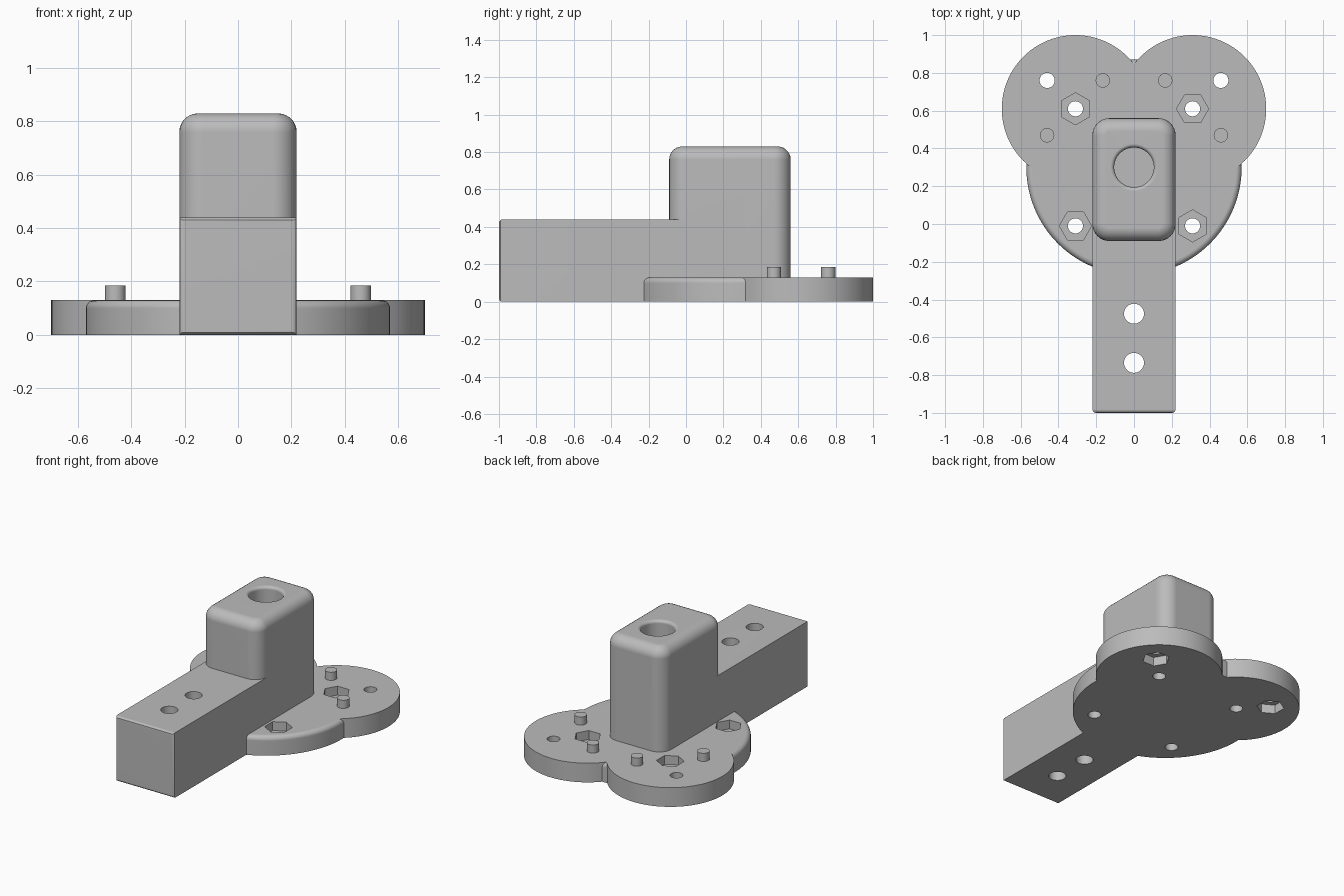
import bpy, bmesh, math
from mathutils import Matrix

cube = bpy.data.objects.get("Cube")
if cube:
    bpy.data.objects.remove(cube, do_unlink=True)

grey = bpy.data.materials.new("plain grey")
grey.use_nodes = True
COLOUR = (0.5, 0.5, 0.5, 1)
grey.diffuse_color = COLOUR
grey.node_tree.nodes["Principled BSDF"].inputs["Base Color"].default_value = COLOUR


def finish(name, bm):
    mesh = bpy.data.meshes.new(name)
    bm.to_mesh(mesh)
    bm.free()
    mesh.materials.append(grey)
    obj = bpy.data.objects.new(name, mesh)
    bpy.context.collection.objects.link(obj)
    return obj


def bevel(bm, test, width, segments):
    """Round every edge whose two end points pass the test."""
    edges = [e for e in bm.edges if test(e.verts[0].co, e.verts[1].co)]
    bmesh.ops.bevel(bm, geom=edges, offset=width, segments=segments,
                    profile=0.5, affect='EDGES', clamp_overlap=True)


def cylinder(name, x, y, r, z0, z1, sides=48, turn=0, round_top=0):
    bm = bmesh.new()
    place = Matrix.Translation((x, y, (z0 + z1) / 2)) @ Matrix.Rotation(turn, 4, 'Z')
    bmesh.ops.create_cone(bm, cap_ends=True, segments=sides, radius1=r, radius2=r,
                          depth=z1 - z0, matrix=place)
    if round_top:
        bevel(bm, lambda a, b: min(a.z, b.z) > z1 - 1e-4, round_top, 5)
    return finish(name, bm)


def box(x, y0, y1, z0, z1):
    bm = bmesh.new()
    bmesh.ops.create_cube(bm, size=1)
    for v in bm.verts:
        v.co.x = x if v.co.x > 0 else -x
        v.co.y = y1 if v.co.y > 0 else y0
        v.co.z = z1 if v.co.z > 0 else z0
    return bm


def combine(target, other, operation):
    mod = target.modifiers.new("join", 'BOOLEAN')
    mod.operation, mod.solver, mod.object = operation, 'EXACT', other
    bpy.context.view_layer.objects.active = target
    bpy.ops.object.modifier_apply(modifier=mod.name)
    bpy.data.objects.remove(other, do_unlink=True)


PLATE = 0.13
HALF = 0.22

# Base plate: round disc with a softened rim and two sharp-edged lobes
body = cylinder("holder_body", 0, 0.3, 0.57, 0, PLATE, 128, round_top=0.03)
for side in (-1, 1):
    combine(body, cylinder("lobe", side * 0.31, 0.61, 0.39, 0, PLATE, 96), 'UNION')

# Arm: square bar with a lightly rounded front end
bm = box(HALF, -1, 0.2, 0, 0.44)
bevel(bm, lambda a, b: max(a.y, b.y) < -0.99, 0.018, 3)
combine(body, finish("arm", bm), 'UNION')

# Head: upright block with rounded corners and top
bm = box(HALF, -0.09, 0.56, 0.04, 0.83)
bevel(bm, lambda a, b: abs(a.z - b.z) > 0.1, 0.09, 8)
bevel(bm, lambda a, b: min(a.z, b.z) > 0.829, 0.07, 7)
combine(body, finish("head", bm), 'UNION')

# Socket in the head, with a flared rim
socket = cylinder("socket", 0, 0.3, 0.105, 0.35, 0.9, 64)
combine(body, socket, 'DIFFERENCE')
bm = bmesh.new()
bm.from_mesh(body.data)
bevel(bm, lambda a, b: min(a.z, b.z) > 0.829
      and all(abs(math.hypot(p.x, p.y - 0.3) - 0.105) < 0.002 for p in (a, b)), 0.02, 4)
bm.to_mesh(body.data)
bm.free()

# Screw holes through the arm
for y in (-0.475, -0.735):
    combine(body, cylinder("arm_hole", 0, y, 0.053, -0.1, 0.6, 32), 'DIFFERENCE')

# Screw holes through the plate, with hexagonal nut pockets
for side in (-1, 1):
    for y, upper in ((0.61, True), (-0.01, True), (0.76, False)):
        x = side * (0.31 if upper else 0.46)
        low, high = (0.07, 0.2) if upper else (-0.1, 0.06)
        turn = math.pi / 6 if (side > 0) == (y > 0.3) else 0
        combine(body, cylinder("hole", x, y, 0.04, -0.2, 0.25, 32), 'DIFFERENCE')
        combine(body, cylinder("pocket", x, y, 0.085, low, high, 6, turn), 'DIFFERENCE')

# Locating pegs on the lobes
parts = [body]
for side, word in ((-1, "right"), (1, "left")):
    parts.append(cylinder(f"{word}_inner_peg", side * 0.165, 0.76, 0.038, PLATE, 0.185, 32))
    parts.append(cylinder(f"{word}_outer_peg", side * 0.46, 0.47, 0.038, PLATE, 0.185, 32))

# Smooth the curved walls and keep flat faces flat
for obj in parts:
    bpy.ops.object.select_all(action='DESELECT')
    obj.select_set(True)
    bpy.context.view_layer.objects.active = obj
    bpy.ops.object.shade_smooth_by_angle(angle=math.radians(30))
    weighted = obj.modifiers.new("flat face normals", 'WEIGHTED_NORMAL')
    weighted.keep_sharp = True
